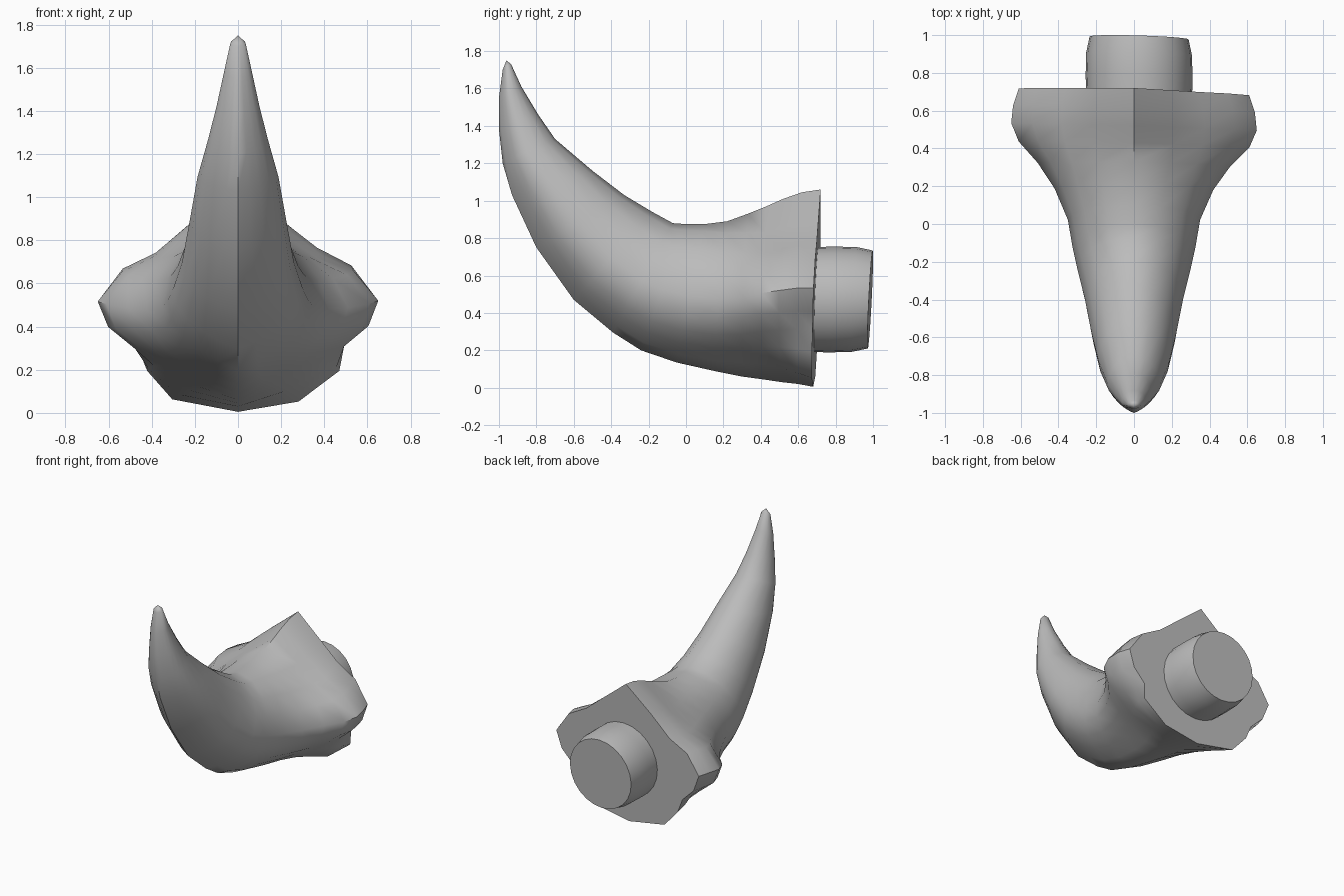
import bpy, bmesh, math

cube = bpy.data.objects.get("Cube")
if cube:
    bpy.data.objects.remove(cube, do_unlink=True)

grey = bpy.data.materials.new("bone_grey")
grey.use_nodes = True
colour = (0.5, 0.5, 0.5, 1)
grey.diffuse_color = colour
grey.node_tree.nodes["Principled BSDF"].inputs["Base Color"].default_value = colour


def skin(name, rings, start_tip=None, angle=50):
    """Bridge closed rings of points into one capped, smooth shaded object."""
    bm = bmesh.new()
    loops = [[bm.verts.new(p) for p in ring] for ring in rings]
    for a, b in zip(loops, loops[1:]):
        for i in range(len(a)):
            j = (i + 1) % len(a)
            bm.faces.new((a[i], a[j], b[j], b[i]))
    if start_tip:
        tip = bm.verts.new(start_tip)
        first = loops[0]
        for i in range(len(first)):
            bm.faces.new((tip, first[(i + 1) % len(first)], first[i]))
    else:
        bm.faces.new(loops[0])
    bm.faces.new(loops[-1])
    bmesh.ops.recalc_face_normals(bm, faces=bm.faces)
    mesh = bpy.data.meshes.new(name)
    bm.to_mesh(mesh)
    bm.free()
    obj = bpy.data.objects.new(name, mesh)
    bpy.context.collection.objects.link(obj)
    mesh.materials.append(grey)
    bpy.ops.object.select_all(action="DESELECT")
    obj.select_set(True)
    bpy.context.view_layer.objects.active = obj
    bpy.ops.object.shade_smooth_by_angle(angle=math.radians(angle))
    return obj


# Half outlines as (width, height) fractions, running from top ridge to bottom ridge
horn_half = [(0, 1), (.42, .95), (.75, .82), (.93, .66), (1, .48),
             (.95, .35), (.78, .23), (.54, .14), (.28, .06), (0, 0)]
wing_half = [(0, 1), (.34, .84), (.58, .72), (.82, .64), (1, .5),
             (.93, .38), (.74, .28), (.54, .2), (.3, .1), (0, 0)]
back_left = [(0, 1), (.34, .84), (.57, .73), (.82, .65), (1, .5),
             (.93, .38), (.78, .29), (.77, .18), (.46, .045), (0, 0)]
back_right = [(0, 1), (.34, .84), (.6, .7), (.84, .63), (1, .49),
              (.92, .37), (.76, .28), (.69, .18), (.5, .055), (0, 0)]

# Stations: top y, top z, bottom y, bottom z, half width, wing amount, back flange amount
stations = [
    (-.935, 1.73, -.98, 1.70, .035, 0, 0),
    (-.88, 1.61, -1.0, 1.55, .065, 0, 0),
    (-.79, 1.46, -1.0, 1.38, .10, 0, 0),
    (-.70, 1.33, -.98, 1.20, .14, 0, 0),
    (-.50, 1.16, -.93, 1.03, .188, 0, 0),
    (-.33, 1.03, -.80, .75, .225, 0, 0),
    (-.18, .94, -.60, .47, .26, 0, 0),
    (-.07, .88, -.39, .295, .30, 0, 0),
    (0, .875, -.24, .2, .325, 0, 0),
    (.10, .875, -.05, .135, .35, 0, 0),
    (.22, .89, .15, .09, .42, .25, 0),
    (.33, .93, .30, .06, .51, .6, 0),
    (.43, .97, .41, .045, .61, .9, .15),
    (.52, 1.01, .51, .03, .65, 1, .4),
    (.62, 1.045, .60, .02, .64, 1, .75),
    (.72, 1.06, .68, .005, .61, 1, 1),
]


def lerp(a, b, t):
    return a + (b - a) * t


def section(ty, tz, by, bz, width, wing, flange):
    def half(back, side):
        points = []
        for horn_p, wing_p, back_p in zip(horn_half, wing_half, back):
            w, h = [lerp(lerp(a, b, wing), c, flange)
                    for a, b, c in zip(horn_p, wing_p, back_p)]
            x = side * w * width
            points.append((x, lerp(by, ty, h) - .03 * x * wing, lerp(bz, tz, h)))
        return points
    return half(back_left, 1) + half(back_right, -1)[-2:0:-1]


skin("horn", [section(*s) for s in stations], start_tip=(0, -.96, 1.75))

# Round mounting peg, its end leaning slightly
peg_profile = [(.66, .28), (.78, .283), (.9, .28), (.985, .262)]
peg_rings = []
for y, r in peg_profile:
    ring = []
    for i in range(24):
        a = math.tau * i / 24
        x, z = r * math.cos(a), r * math.sin(a)
        ring.append((.027 + x, y + .05 * z - .03 * x, .472 + z))
    peg_rings.append(ring)
skin("mounting_peg", peg_rings)
